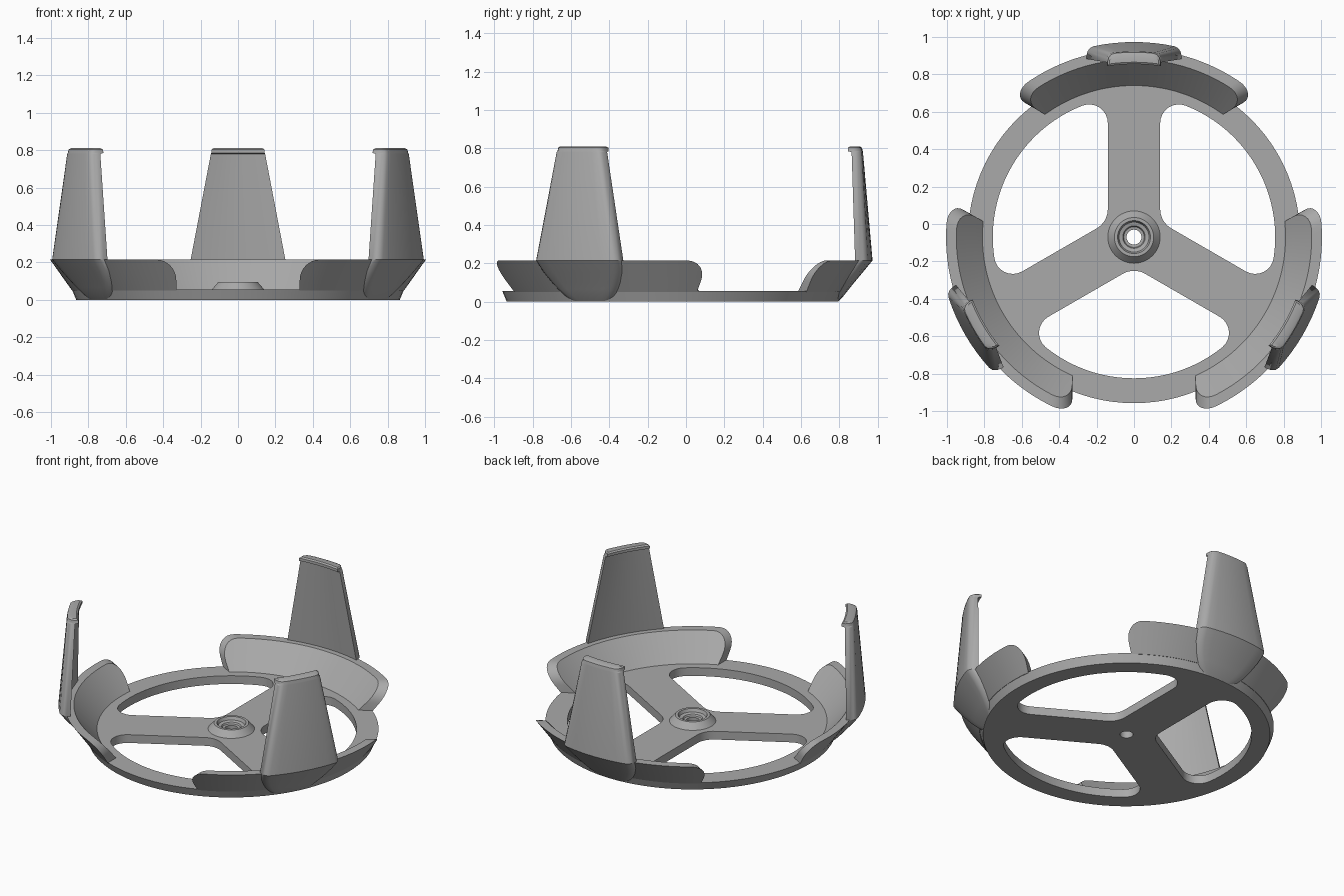
import bpy, bmesh
from math import sin, cos, asin, sqrt, radians, pi
from mathutils import Matrix, Vector

old = bpy.data.objects.get("Cube")
if old:
    bpy.data.objects.remove(old)

CENTRE = Vector((0, -0.07, 0))
PLATE = 0.055       # plate thickness
RIM = 0.215         # height of the flange rim

grey = bpy.data.materials.new("plain grey")
grey.use_nodes = True
colour = (0.4, 0.4, 0.4, 1)
grey.diffuse_color = colour
grey.node_tree.nodes["Principled BSDF"].inputs["Base Color"].default_value = colour


def finish(name, bm, turn=0):
    bmesh.ops.recalc_face_normals(bm, faces=bm.faces)
    mesh = bpy.data.meshes.new(name)
    bm.to_mesh(mesh)
    bm.free()
    mesh.materials.append(grey)
    mesh.transform(Matrix.Translation(CENTRE) @ Matrix.Rotation(turn, 4, "Z"))
    ob = bpy.data.objects.new(name, mesh)
    bpy.context.collection.objects.link(ob)
    bpy.ops.object.select_all(action="DESELECT")
    ob.select_set(True)
    bpy.context.view_layer.objects.active = ob
    bpy.ops.object.shade_smooth_by_angle(angle=radians(30))
    return ob


def loft(rings, capped=True, loop=False):
    """Skin closed rings of points; caps are strips across each end ring."""
    bm = bmesh.new()
    rows = [[bm.verts.new(p) for p in ring] for ring in rings]
    n = len(rows[0])
    pairs = list(zip(rows, rows[1:])) + ([(rows[-1], rows[0])] if loop else [])
    for a, b in pairs:
        for i in range(n):
            j = (i + 1) % n
            bm.faces.new((a[i], a[j], b[j], b[i]))
    if capped:
        for row in (rows[0], rows[-1]):
            for i in range(n // 2 - 1):
                bm.faces.new((row[i], row[i + 1], row[n - 2 - i], row[n - 1 - i]))
    return bm


def arc(cx, cy, r, start, end, steps):
    return [(cx + r * cos(start + (end - start) * i / steps),
             cy + r * sin(start + (end - start) * i / steps)) for i in range(steps + 1)]


# Spoked plate: a disc with three rounded windows and a bore
def window(turn, outer=0.755, half_spoke=0.14, f_in=0.12, f_out=0.1):
    reach = outer - f_out
    a = radians(60) - asin((half_spoke + f_out) / reach)
    mid = (half_spoke + f_in) / sin(radians(60))
    cx, cy = reach * cos(a), reach * sin(a)
    pts = arc(0, 0, outer, -a, a, 24)
    pts += arc(cx, cy, f_out, a, radians(150), 8)[1:]
    pts += arc(mid, 0, f_in, radians(150), radians(210), 8)
    pts += arc(cx, -cy, f_out, radians(210), 2 * pi - a, 8)[:-1]
    return [(x * cos(turn) - y * sin(turn), x * sin(turn) + y * cos(turn)) for x, y in pts]


bm = bmesh.new()
outlines = [(arc(0, 0, 1, 0, 2 * pi, 96)[:-1], 0.865, 0.888),
            (arc(0, 0, 0.04, 0, 2 * pi, 24)[:-1], 1, 1)]
outlines += [(window(radians(a)), 1, 1) for a in (30, 150, 270)]
levels = ([], [])
for pts, low, high in outlines:
    loops = []
    for z, scale, edges in ((0, low, levels[0]), (PLATE, high, levels[1])):
        vs = [bm.verts.new((x * scale, y * scale, z)) for x, y in pts]
        edges += [bm.edges.new((v, vs[i - 1])) for i, v in enumerate(vs)]
        loops.append(vs)
    lo, hi = loops
    for i in range(len(lo)):
        bm.faces.new((lo[i - 1], lo[i], hi[i], hi[i - 1]))
for edges in levels:
    bmesh.ops.triangle_fill(bm, use_beauty=True, edges=edges)
finish("spoked_plate", bm)

# Hub: a low cone with a stepped bowl
hub = [(0.14, 0.04), (0.14, PLATE), (0.105, 0.095), (0.088, 0.095),
       (0.08, 0.075), (0.06, 0.07), (0.055, 0.06), (0.04, 0.058), (0.04, 0.04)]
finish("hub", loft([[(r * cos(t), r * sin(t), z) for r, z in hub]
                    for t in (2 * pi * i / 48 for i in range(48))], capped=False, loop=True))

# Flange: a flared wall with rounded upper corners, pointing to +y
corner = 0.11
heights = [(0.05, 0.33)]
for i in range(9):
    t = pi / 2 * i / 8
    heights.append((RIM - corner + corner * sin(t), 0.33 + corner * (1 - cos(t))))


def flared(z, low, high):
    return low + (high - low) * (z - 0.05) / (RIM - 0.05)


profile = [(flared(z, 0.888, 1.005), z, gap) for z, gap in heights]
profile += [(flared(z, 0.806, 0.95), z, gap) for z, gap in reversed(heights)]


def flange_ring(s):
    ring = []
    for r, z, gap in profile:
        a = s * (radians(60) - asin(gap / r))
        ring.append((r * sin(a), r * cos(a), z))
    return ring


# Claw: height, half width, inner radius, outer radius
claw = [(0, 0.115, 0.83, 0.863), (0.03, 0.152, 0.845, 0.892), (0.065, 0.184, 0.865, 0.92),
        (0.1, 0.208, 0.89, 0.948), (0.155, 0.236, 0.935, 0.994), (RIM, 0.253, 0.985, 1.043),
        (0.78, 0.145, 0.945, 0.993), (0.785, 0.143, 0.925, 0.992),
        (0.803, 0.141, 0.925, 0.988), (0.81, 0.132, 0.935, 0.975)]


def claw_ring(z, half, r_in, r_out):
    t = r_out - r_in
    side = [(half, 0.4), (half - 0.006, 0.7), (half - 0.018, 0.92), (half - 0.035, 1)]
    middle = [((half - 0.035) * k / 4, 1) for k in range(3, -4, -1)]
    outer = side + middle + [(-x, f) for x, f in reversed(side)]
    inner = [(x, 0) for x, f in reversed(outer)]
    return [(x, sqrt((r_in + f * t) ** 2 - x * x), z) for x, f in inner + outer]


for label, angle in (("back", 0), ("right", 120), ("left", 240)):
    turn = radians(angle)
    finish(label + "_flange", loft([flange_ring(i / 16 - 1) for i in range(33)]), turn)
    finish(label + "_claw", loft([claw_ring(*level) for level in claw]), turn)
